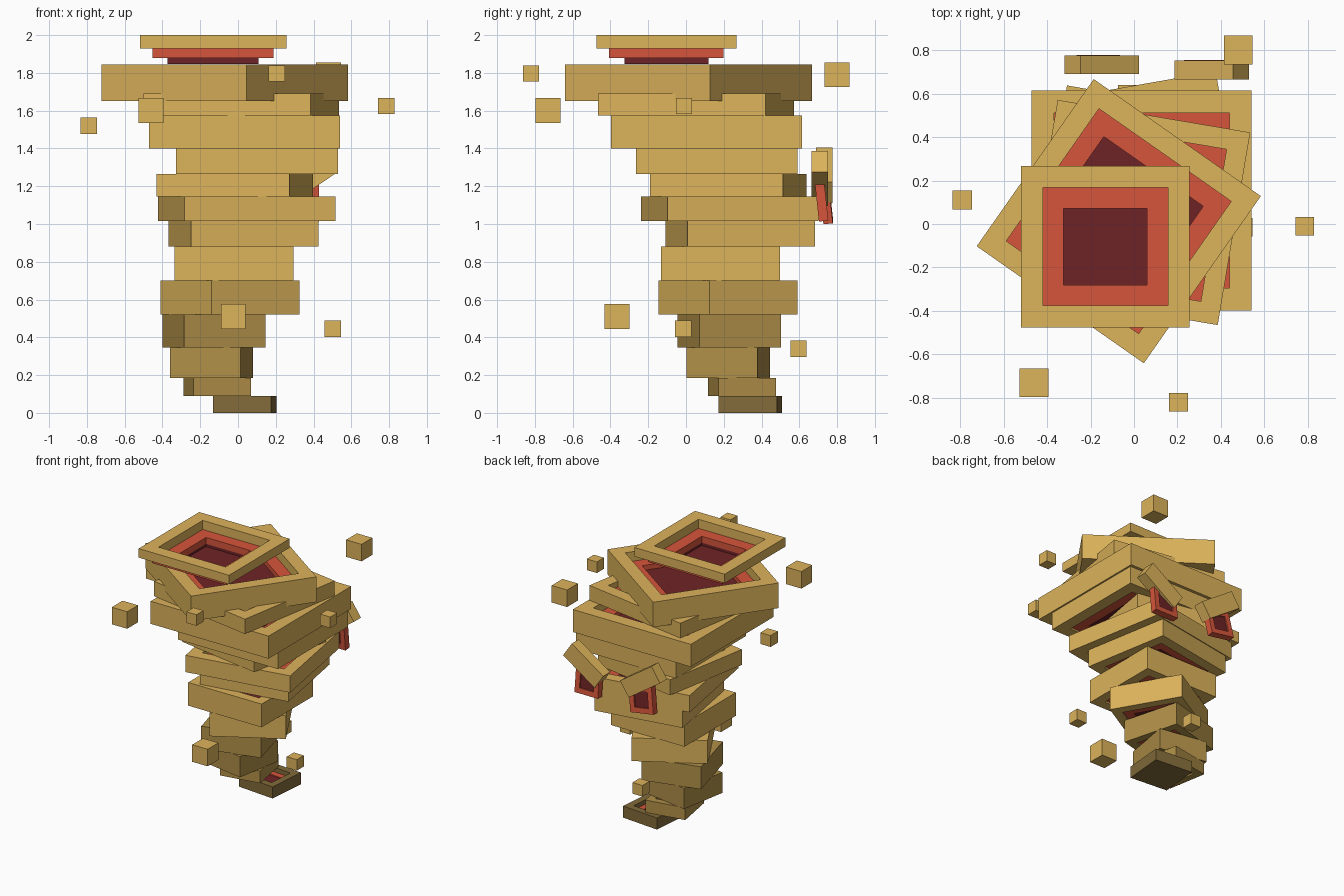
import bpy
import bmesh
from math import radians
from mathutils import Matrix, Euler

cube = bpy.data.objects.get("Cube")
if cube:
    bpy.data.objects.remove(cube, do_unlink=True)


def material(name, r, g, b):
    """Flat material from 0-255 display values."""
    linear = [((c / 255 + 0.055) / 1.055) ** 2.4 for c in (r, g, b)] + [1]
    mat = bpy.data.materials.new(name)
    mat.use_nodes = True
    mat.diffuse_color = linear
    mat.node_tree.nodes["Principled BSDF"].inputs["Base Color"].default_value = linear
    return mat


SAND = material("sand", 220, 179, 91)
MID = material("shaded sand", 176, 143, 72)
DARK = material("dark sand", 130, 107, 58)
RED = material("red", 214, 85, 59)
MAROON = material("maroon", 110, 35, 38)


def add_mesh(name, bm, mat, matrix):
    bmesh.ops.recalc_face_normals(bm, faces=bm.faces)
    mesh = bpy.data.meshes.new(name)
    bm.to_mesh(mesh)
    bm.free()
    mesh.materials.append(mat)
    obj = bpy.data.objects.new(name, mesh)
    obj.matrix_world = matrix
    bpy.context.collection.objects.link(obj)
    return obj


def box(name, mat, center, size, rot=(0, 0, 0)):
    bm = bmesh.new()
    bmesh.ops.create_cube(bm, size=1, matrix=Matrix.Diagonal((*size, 1)))
    turn = Euler([radians(a) for a in rot]).to_matrix().to_4x4()
    return add_mesh(name, bm, mat, Matrix.Translation(center) @ turn)


def frame(name, mat, matrix, width, depth, wall, z0, z1):
    """Rectangular ring, open through the middle."""
    bm = bmesh.new()
    loops = []
    for inset, z in ((0, z0), (0, z1), (wall, z1), (wall, z0)):
        x, y = width / 2 - inset, depth / 2 - inset
        loops.append([bm.verts.new((sx * x, sy * y, z))
                      for sx, sy in ((-1, -1), (1, -1), (1, 1), (-1, 1))])
    for a, b in zip(loops, loops[1:] + loops[:1]):
        for i in range(4):
            j = (i + 1) % 4
            bm.faces.new((a[i], a[j], b[j], b[i]))
    return add_mesh(name, bm, mat, matrix)


def placed(x, y, angle):
    return Matrix.Translation((x, y, 0)) @ Matrix.Rotation(radians(angle), 4, "Z")


# Twisting stack: bottom, top, side, centre x, centre y, turn
layers = [
    (0, .09, .31, .035, .34, -5),
    (.09, .185, .31, -.11, .297, 10),
    (.185, .345, .38, -.14, .224, -10),
    (.345, .52, .447, -.127, .23, 15),
    (.52, .70, .538, -.043, .222, 30),
    (.70, .88, .63, -.02, .183, 0),
    (.88, 1.015, .685, .03, .287, 10),
    (1.015, 1.145, .812, .046, .232, 10),
    (1.145, 1.265, .715, -.018, .223, -10),
    (1.265, 1.40, .857, .10, .163, 0),
    (1.40, 1.575, 1.012, .035, .108, 0),
    (1.575, 1.69, .898, .017, .053, -9.6),
    (1.65, 1.845, .938, -.07, .013, 55),
]
for n, (z0, z1, side, x, y, angle) in enumerate(layers):
    where = placed(x, y, angle)
    height = z1 - z0
    wall = .03 + .072 * side
    hole = side - 2 * wall
    sand = DARK if n == 0 else MID if n < 4 else SAND
    frame(f"layer_{n + 1}", sand, where, side, side, wall, z0, z1)
    frame(f"layer_{n + 1}_red_step", RED, where, hole + .01, hole + .01,
          wall, z0 + .012, z1 - .38 * height)
    floor = box(f"layer_{n + 1}_floor", MAROON, (x, y, z0 + .02 + .16 * height),
                (hole - 2 * wall + .03, hole - 2 * wall + .03, .32 * height),
                (0, 0, angle))
box("base_underside", DARK, (.035, .34, .005), (.30, .30, .01), (0, 0, -5))

# Top crown: three nested rings stepping down to a floor
top = placed(-.132, -.104, 0)
frame("crown_rim", SAND, top, .775, .742, .1, 1.93, 2)
frame("crown_red_ring", RED, top, .64, .607, .128, 1.88, 1.93)
frame("crown_inner_ring", MAROON, top, .48, .445, .045, 1.848, 1.88)
box("crown_floor", MAROON, (-.132, -.104, 1.853), (.40, .37, .01))

# Face on the back: slanted brows over framed eyes
for name, x, y, z, slant, eye_x, eye_tilt in (
        ("left", .357, .708, 1.24, -34, .33, 0),
        ("right", -.148, .732, 1.258, 34, -.15, 9)):
    box(f"{name}_brow", SAND, (x, y, z), (.325, .086, .133), (0, slant, 0))
    eye = (Matrix.Translation((eye_x, y + .01, 1.115))
           @ Matrix.Rotation(radians(eye_tilt), 4, "Y")
           @ Matrix.Rotation(radians(-84), 4, "X"))
    frame(f"{name}_eye_frame", RED, eye, .2, .2, .04, -.025, .025)
    pupil = box(f"{name}_pupil", MAROON, (0, 0, 0), (.13, .13, .03))
    pupil.matrix_world = eye

# Floating cubes: x, y, z, size
for n, (x, y, z, size) in enumerate([
        (.205, -.82, 1.797, .086), (-.46, -.73, 1.6, .132),
        (-.79, .11, 1.52, .088), (.785, -.01, 1.625, .086),
        (.48, .80, 1.79, .132), (-.025, -.365, .51, .132),
        (.502, -.015, .445, .086), (-.03, .595, .34, .086)]):
    box(f"floating_cube_{n + 1}", SAND, (x, y, z), (size,) * 3)
